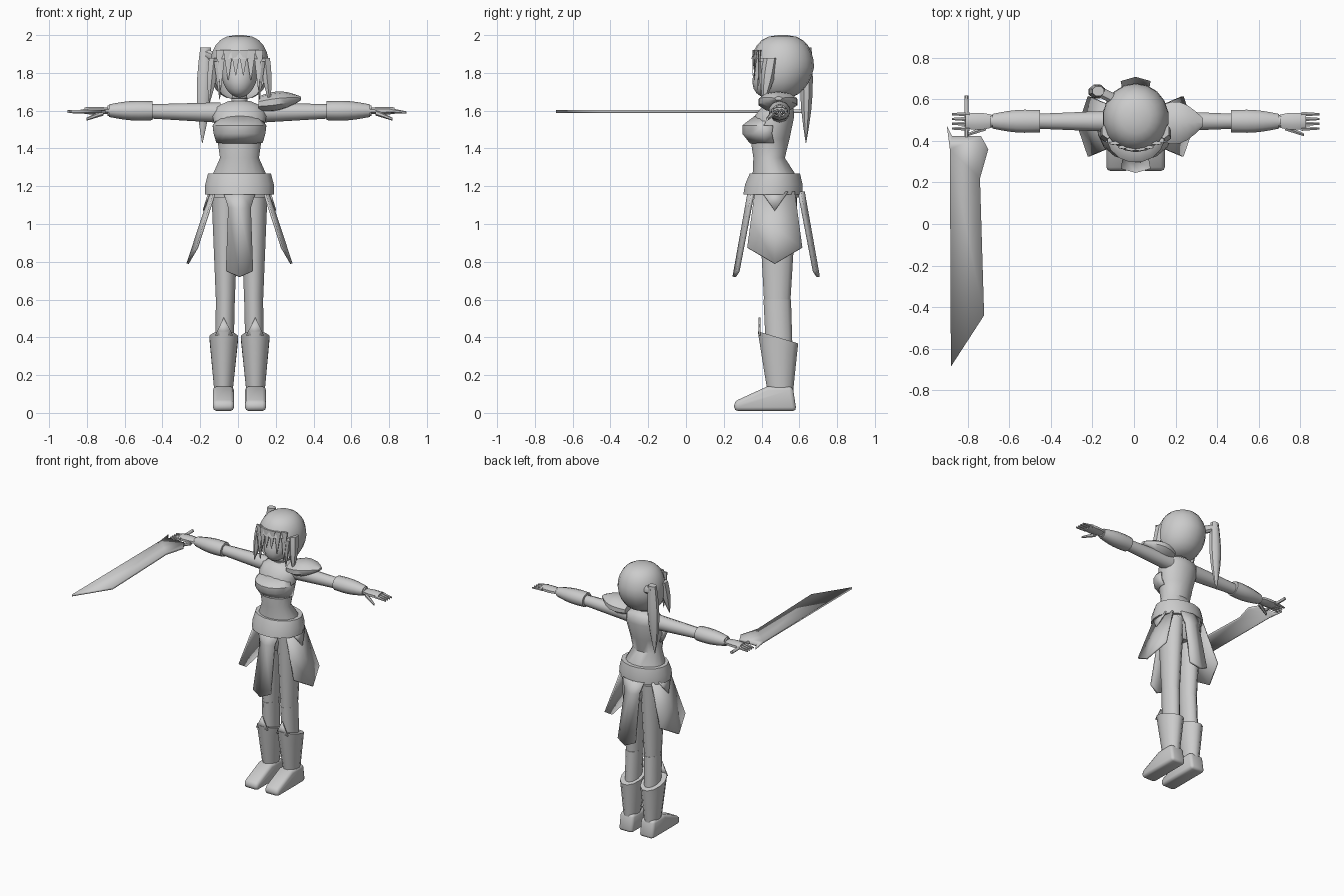
import bpy, bmesh, math
from mathutils import Vector

cube = bpy.data.objects.get("Cube")
if cube:
    bpy.data.objects.remove(cube)

centre_x = 0.008  # body centre line
sides = {"left": 1, "right": -1}

grey = bpy.data.materials.new("plain grey")
grey.use_nodes = True
tone = (0.6, 0.6, 0.6, 1)
grey.diffuse_color = tone
grey.node_tree.nodes["Principled BSDF"].inputs["Base Color"].default_value = tone


def finish(name, bm, thick=0, bevel=0):
    """Turn a bmesh into a smooth shaded object with sharp edges kept."""
    bmesh.ops.recalc_face_normals(bm, faces=bm.faces)
    mesh = bpy.data.meshes.new(name)
    bm.to_mesh(mesh)
    bm.free()
    mesh.materials.append(grey)
    mesh.shade_smooth()
    mesh.set_sharp_from_angle(angle=math.radians(45))
    part = bpy.data.objects.new(name, mesh)
    bpy.context.collection.objects.link(part)
    if thick:
        solid = part.modifiers.new("thickness", "SOLIDIFY")
        solid.thickness = thick
        solid.offset = 0
    if bevel:
        rounding = part.modifiers.new("rounding", "BEVEL")
        rounding.width = bevel
        rounding.segments = 2


def skin(name, rows, closed=True, side=1, keep=None, thick=0):
    """Join rows of points with faces, as a capped tube or an open panel."""
    bm = bmesh.new()
    grid = [[bm.verts.new((centre_x + side * x, y, z)) for x, y, z in row] for row in rows]
    for low, high in zip(grid, grid[1:]):
        for i in range(0 if closed else 1, len(low)):
            bm.faces.new((low[i - 1], low[i], high[i], high[i - 1]))
    if closed:
        bm.faces.new(grid[0])
        bm.faces.new(grid[-1])
    if keep:
        unwanted = [f for f in bm.faces if not keep(f.calc_center_median())]
        bmesh.ops.delete(bm, geom=unwanted, context="FACES")
    finish(name, bm, thick)


def ring(centre, radius_a, radius_b, axis="z", count=12):
    """Ellipse of points around a centre, at right angles to an axis."""
    a, b = {"x": (1, 2), "y": (0, 2), "z": (0, 1)}[axis]
    points = []
    for i in range(count):
        angle = math.tau * (i + 0.5) / count
        point = Vector(centre)
        point[a] += radius_a * math.cos(angle)
        point[b] += radius_b * math.sin(angle)
        points.append(point)
    return points


def tube(name, start, end, first, last, swell=0, deep=1, axis="z", count=8, side=1, tilt=0):
    """Tapered tube, optionally swollen in the middle, with a tilted first rim."""
    start, end = Vector(start), Vector(end)
    rows = []
    steps = 6
    for step in range(steps + 1):
        t = step / steps
        radius = first + (last - first) * t + swell * math.sin(math.pi * t)
        centre = start.lerp(end, t)
        row = ring(centre, radius, radius * deep, axis, count)
        for point in row:
            point.z -= tilt * (1 - t) * (point.y - centre.y)
        rows.append(row)
    skin(name, rows, side=side)


def body(name, profile, **options):
    """Loft on the centre line from (height, half width, front, back)."""
    rows = [ring((0, (front + back) / 2, z), width, (back - front) / 2, count=16)
            for z, width, front, back in profile]
    skin(name, rows, **options)


def ball(name, centre, size, fullness, lean, keep=None):
    """Rounded head shape whose lower half leans forward."""
    x, y, z = centre
    wide, deep, tall = size
    rows = []
    steps = 12
    for step in range(steps + 1):
        angle = math.pi * (0.02 + 0.96 * step / steps)
        girth = math.sin(angle) ** fullness
        shift = lean * max(0, math.cos(angle))
        rows.append(ring((x, y - shift, z - tall * math.cos(angle)),
                         wide * girth, deep * girth, count=18))
    skin(name, rows, keep=keep)


def plate(name, points, thick, side=1, bevel=0):
    """Flat outline with thickness."""
    bm = bmesh.new()
    bm.faces.new([bm.verts.new((centre_x + side * x, y, z)) for x, y, z in points])
    finish(name, bm, thick, bevel)


# Torso, breastplate, pelvis and belt
body("torso", [(1.14, .165, .35, .6), (1.25, .15, .35, .59), (1.35, .105, .355, .525),
               (1.45, .12, .34, .55), (1.57, .145, .36, .575), (1.62, .13, .4, .57),
               (1.65, .06, .43, .54)])
body("breastplate", [(1.43, .12, .34, .55), (1.48, .135, .3, .56), (1.52, .14, .3, .57),
                     (1.58, .1, .38, .56)],
     keep=lambda c: c.y < .44 and abs(c.x) + c.z < 1.7 and 1.44 < c.z < 1.57, thick=.01)
body("pelvis", [(1, .1, .42, .56), (1.06, .14, .39, .59), (1.18, .155, .37, .59)])
body("belt", [(1.155, .185, .3, .62), (1.21, .185, .31, .62), (1.268, .17, .335, .606)])
tube("neck", (0, .48, 1.6), (0, .48, 1.75), .05, .038)


# Front and back skirt strips, flaring away from the body
def skirt_strip(name, top_y, outward):
    rows = []
    for t, width in ((0, .085), (.2, .058), (1, .07)):
        y = top_y + outward * .08 * t
        z = 1.17 - .42 * t
        rows.append([(-width, y, z), (0, y + outward * .02, z - .03 * t), (width, y, z)])
    skin(name, rows, closed=False, thick=.018)


skirt_strip("front_skirt_strip", .355, -1)
skirt_strip("back_skirt_strip", .6, 1)

for label, side in sides.items():
    # Side skirt panel and the pointed flap over it
    rows = []
    for t in (0, .5, 1):
        x, z = .15 + .125 * t, 1.17 - .38 * t
        rows.append([(x - .02 - .03 * t, .47 + reach * (.105 + .04 * t), z + .085 * t)
                     if reach else (x, .47, z) for reach in (-1, 0, 1)])
    skin(label + "_side_skirt_panel", rows, closed=False, side=side, thick=.012)
    plate(label + "_belt_flap", [(.16, .4, 1.17), (.16, .54, 1.17), (.19, .47, 1.07)], .01, side)

    # Leg
    tube(label + "_thigh", (.075, .485, 1.14), (.075, .483, .6), .075, .052,
         deep=1.4, count=12, side=side)
    tube(label + "_shin", (.075, .483, .6), (.08, .495, .3), .052, .05,
         deep=1.45, count=12, side=side)

    # Boot shaft, foot and pointed knee guard
    tube(label + "_boot_shaft", (.083, .487, .4), (.085, .5, .09), .079, .048,
         deep=1.4, count=12, side=side, tilt=.3)
    plate(label + "_foot", [(.085, y, z) for y, z in
                            ((.585, .01), (.255, .01), (.255, .06), (.43, .14), (.565, .14))],
          .112, side, bevel=.02)
    plate(label + "_knee_guard", [(.035, .39, .41), (.13, .39, .41), (.083, .39, .505)], .01, side)

    # Arm and flared bracer
    tube(label + "_arm", (.1, .495, 1.59), (.7, .495, 1.6), .054, .028, axis="x", count=10, side=side)
    tube(label + "_bracer", (.46, .495, 1.6), (.69, .495, 1.6), .056, .037, swell=.01,
         deep=.9, axis="x", count=10, side=side)

    # Hand with four fingers and a thumb
    tube(label + "_palm", (.68, .495, 1.6), (.82, .495, 1.6), .03, .038, swell=.01,
         deep=.5, axis="x", side=side)
    for finger in range(4):
        y = .46 + .023 * finger
        tube(f"{label}_finger_{finger}", (.8, y, 1.6), (.885, y, 1.59), .013, .006,
             axis="x", count=6, side=side)
    tube(label + "_thumb", (.72, .465, 1.59), (.81, .43, 1.555), .016, .008,
         axis="x", count=6, side=side)

    # Long locks framing the face
    tube(label + "_outer_lock", (.135, .45, 1.88), (.16, .41, 1.64), .03, .002,
         swell=.01, deep=1.3, count=6, side=side)
    tube(label + "_inner_lock", (.11, .41, 1.86), (.105, .4, 1.66), .03, .002, count=6, side=side)

# Pauldron on the left shoulder
tube("shoulder_guard", (.1, .485, 1.635), (.325, .49, 1.665), .08, .02, swell=.055,
     deep=.5, axis="x", count=10)

# Head, and hair with an opening for the face
ball("head", (0, .49, 1.82), (.1, .125, .15), 1, .06)
ball("hair", (0, .51, 1.83), (.16, .168, .17), .7, .03,
     keep=lambda c: c.z > 1.86 or c.y > .43)

# Fringe, shorter towards the middle
for strand in range(6):
    x = .04 * (strand - 2.5)
    y = .35 + 3 * x * x
    tube(f"fringe_{strand}", (x, y + .01, 1.92), (x, y, 1.79 - 8 * x * x), .03, .002,
         deep=.3, count=6)

# Side ponytail and its tie
tube("hair_tie", (-.1, .6, 1.87), (-.18, .64, 1.9), .03, .03, axis="x")
tube("ponytail", (-.18, .64, 1.935), (-.197, .635, 1.43), .03, .002, swell=.025, deep=.85)

# Sword with a hooked heel, its grip held in the right hand
plate("sword_blade", [(x, y, 1.596) for x, y in
                      ((-.91, .475), (-.885, .424), (-.745, .424), (-.71, .36),
                       (-.75, .22), (-.73, -.44), (-.89, -.687), (-.895, .36))], .015)
tube("sword_grip", (-.815, .42, 1.597), (-.815, .62, 1.597), .011, .011, axis="y")
